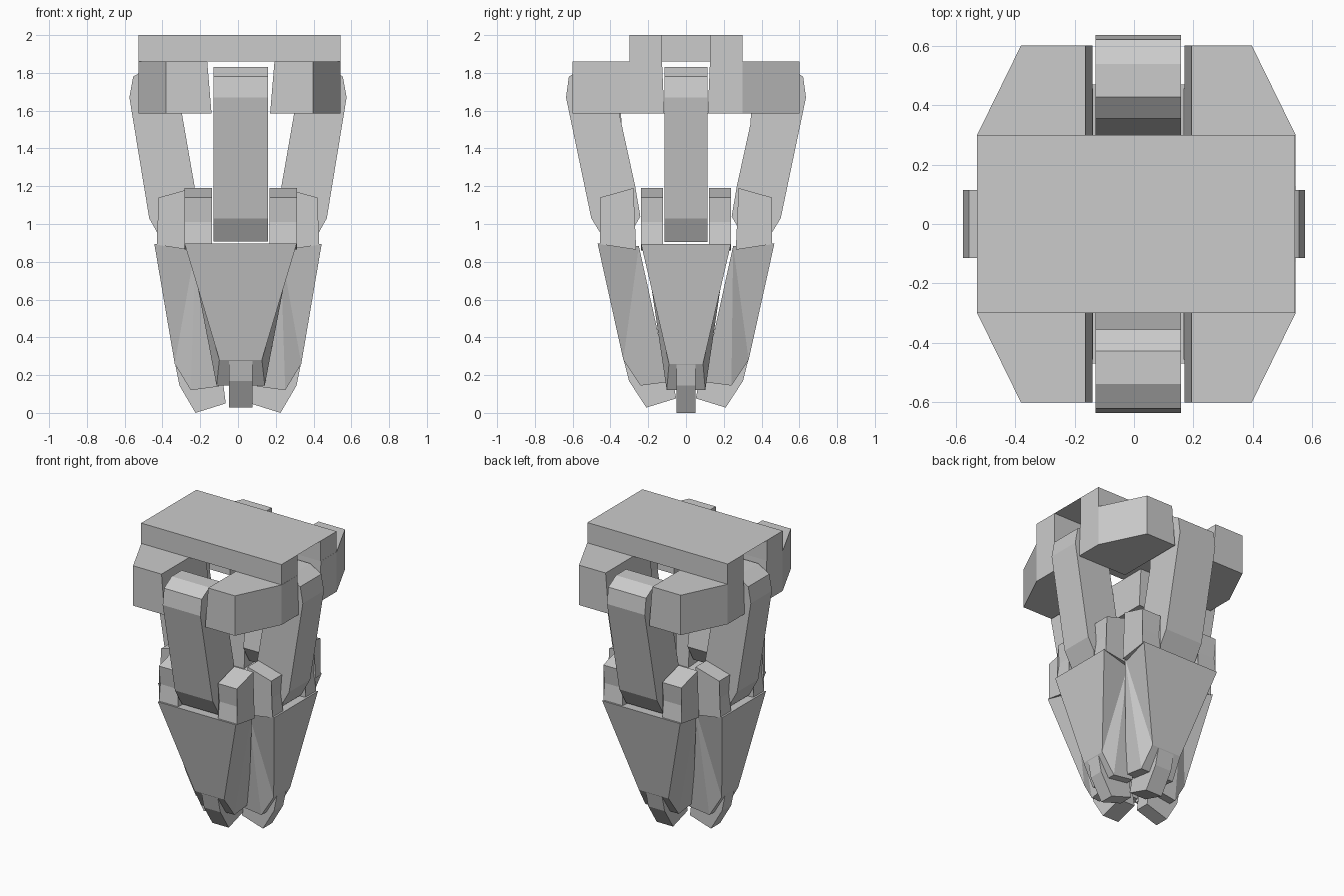
import bpy, bmesh

if "Cube" in bpy.data.objects:
    bpy.data.objects.remove(bpy.data.objects["Cube"])

def make(name, lower, upper):
    """Solid between two matching loops of 3D points."""
    bm = bmesh.new()
    a = [bm.verts.new(p) for p in lower]
    b = [bm.verts.new(p) for p in upper]
    bm.faces.new(a[::-1])
    bm.faces.new(b)
    n = len(a)
    for i in range(n):
        j = (i + 1) % n
        bm.faces.new((a[i], a[j], b[j], b[i]))
    # triangulate caps so bent or concave ends stay well defined
    bmesh.ops.triangulate(bm, faces=[f for f in bm.faces if len(f.verts) > 4])
    bmesh.ops.recalc_face_normals(bm, faces=bm.faces)
    me = bpy.data.meshes.new(name)
    bm.to_mesh(me)
    bm.free()
    ob = bpy.data.objects.new(name, me)
    bpy.context.collection.objects.link(ob)
    return ob

# Palm plate with a notch on each side
half = [(0.535, -0.30), (0.535, -0.127), (0.27, -0.127),
        (0.27, 0.127), (0.535, 0.127), (0.535, 0.30)]
outline = half + [(-x, -y) for x, y in half]
make("palm_plate", [(x + 0.007, y, 1.86) for x, y in outline],
     [(x + 0.007, y, 2.0) for x, y in outline])

# Four chamfered corner blocks, leaving a cross-shaped channel for the arms
for sx in (-1, 1):
    for sy in (-1, 1):
        def loop(gx, gy, z):
            pts = [(gx, gy), (0.535, gy), (0.535, 0.30), (0.388, 0.60), (gx, 0.60)]
            return [(sx * x + (0.015 if x == gx else 0.008), sy * y, z) for x, y in pts]
        make("palm_corner_block", loop(0.155, 0.115, 1.585), loop(0.178, 0.127, 1.86))

def place(r, s, z, d):
    """Finger space (outward, sideways, up) to world for direction d."""
    if d[0]:
        return (d[0] * r, d[0] * s, z)
    return (-d[1] * s * 1.25 + 0.014, d[1] * (r + 0.045 * z - 0.015),
            z + 0.028 * max(0, 1 - z))

def slab(name, prof, d):
    """Profile points (r, z, side_a, side_b) widened into a solid."""
    make(name, [place(r, a, z, d) for r, z, a, b in prof],
         [place(r, b, z, d) for r, z, a, b in prof])

def even(pts, a, b):
    return [(r, z, a, b) for r, z in pts]

ARM = [(0.575, 1.67), (0.555, 1.78), (0.47, 1.83), (0.36, 1.83), (0.29, 1.77),
       (0.298, 1.59), (0.23, 1.20), (0.21, 1.04), (0.28, 0.925), (0.40, 0.905), (0.47, 1.03)]
LUG = [(0.42, 1.14), (0.41, 1.01), (0.43, 0.89), (0.24, 0.86), (0.24, 1.19)]
TIP = [(0.335, 0.27), (0.31, 0.145), (0.225, 0.0), (0.065, 0.05), (0.09, 0.25)]

for side, d in (("right", (1, 0)), ("left", (-1, 0)), ("front", (0, -1)), ("back", (0, 1))):
    slab(side + "_upper_arm", even(ARM, -0.115, 0.115), d)
    # Tapered claw body: wide at the hinge, narrow near the tip
    body = [(0.443, 0.895, 0.238), (0.335, 0.26, 0.09), (0.25, 0.12, 0.102),
            (0.10, 0.14, 0.105), (0.225, 0.88, 0.215)]
    slab(side + "_claw_body", [(r, z, -w, w) for r, z, w in body], d)
    # Fork lugs on both sides of the arm
    for s in (-1, 1):
        slab(side + "_hinge_lug", even(LUG, s * 0.122, s * 0.238), d)
    slab(side + "_claw_tip", even(TIP, -0.05, 0.05), d)
